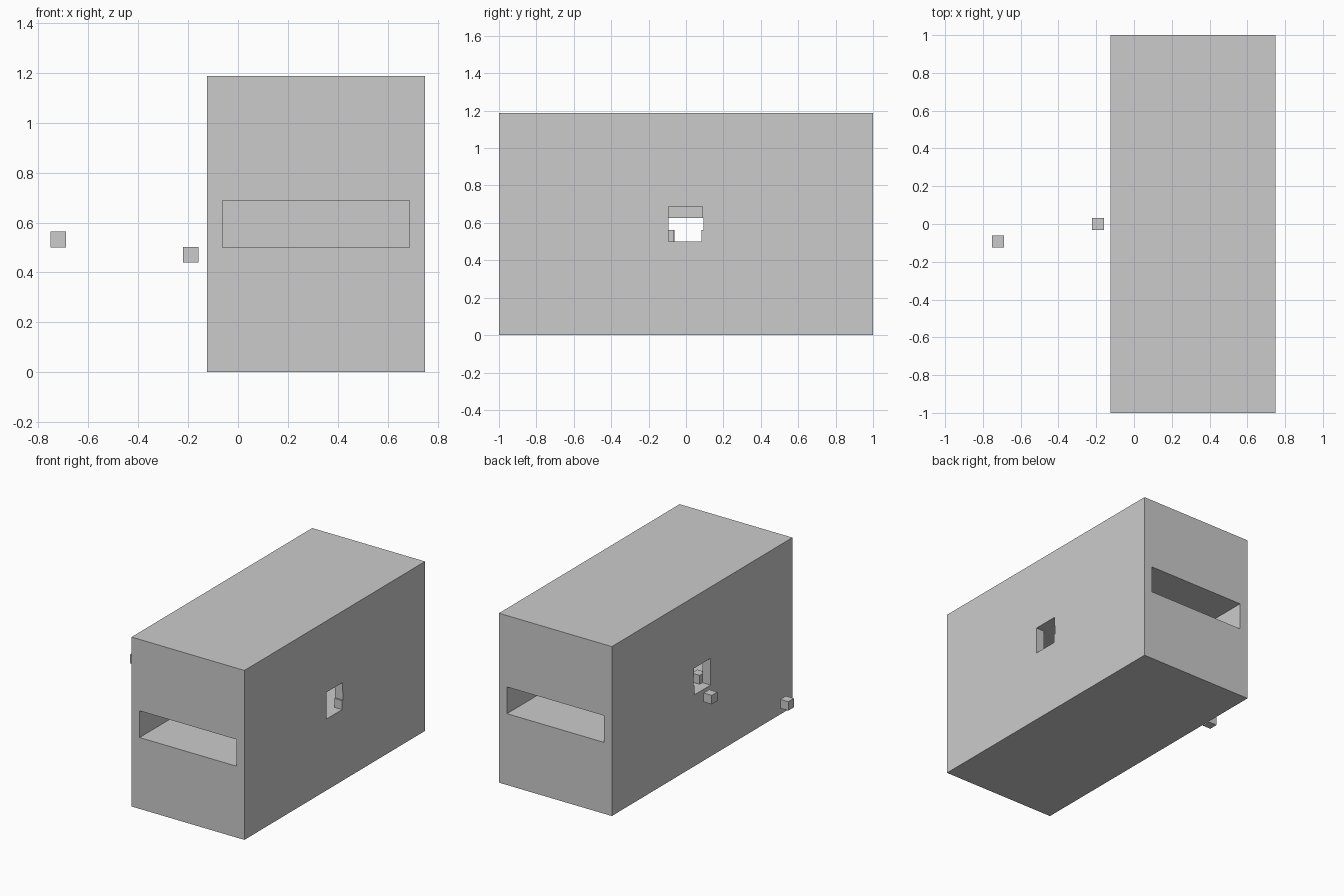
import bpy

if "Cube" in bpy.data.objects:
    bpy.data.objects.remove(bpy.data.objects["Cube"])

U = 1 / 16  # module size of one small block


def box(name, lo, hi):
    """Axis-aligned box between two corners."""
    bpy.ops.mesh.primitive_cube_add(size=1, location=[(a + b) / 2 for a, b in zip(lo, hi)])
    ob = bpy.context.object
    ob.name = name
    ob.scale = [b - a for a, b in zip(lo, hi)]
    bpy.ops.object.transform_apply(location=False, rotation=False, scale=True)
    return ob


def cube(name, x, y, z):
    return box(name, (x - U / 2, y - U / 2, z - U / 2), (x + U / 2, y + U / 2, z + U / 2))


X0, X1 = -2 * U, 12 * U
Z0, Z1 = 8 * U, 11 * U

# Solid housing
housing = box("housing", (X0, -1, 0), (X1, 1, 19 * U))

# Long slots at both ends, inner chamber, and the side windows
cutters = [
    box("front_slot_cutter", (X0 + U, -1.1, Z0), (X1 - U, -0.5 - U, Z1)),
    box("back_slot_cutter", (X0 + U, 0.5 + U, Z0), (X1 - U, 1.1, Z1)),
    box("chamber_cutter", (X0 + U, -0.5, Z0), (X1 - U, 0.5, Z1)),
    box("left_window_cutter", (X0 - 0.1, -1.5 * U, Z0), (X0 + 1.5 * U, 1.5 * U, Z1)),
    box("right_window_cutter", (X1 - 1.5 * U, -1.5 * U, Z0), (X1 + 0.1, 1.5 * U, Z1)),
]
bpy.context.view_layer.objects.active = housing
for c in cutters:
    m = housing.modifiers.new(c.name, 'BOOLEAN')
    m.operation = 'DIFFERENCE'
    m.solver = 'EXACT'
    m.object = c
    bpy.ops.object.modifier_apply(modifier=m.name)
for c in cutters:
    bpy.data.objects.remove(c, do_unlink=True)

# Slightly uneven blocks at the window edges
for side, x in (("left", X0 + U / 2), ("right", X1 - U / 2)):
    for row, d in enumerate((0.012, 0.0, 0.006)):
        z = Z0 + row * U
        if d:
            box(f"{side}_window_edge_{row}", (x - U / 2 + 0.002, 1.5 * U - d, z),
                (x + U / 2, 1.5 * U, z + U))

# Loose blocks under the chamber ceiling
for i in (-1, 0, 1):
    cube("ceiling_block", 5 * U, i * U, Z1 - U / 2)

# Blocks knocked out through the left window
cube("floor_block", -0.03, -0.095, Z0 + U / 2)
cube("near_flying_block", -0.19, 0.0, 0.47)
cube("far_flying_block", -0.72, -0.092, 0.532)
